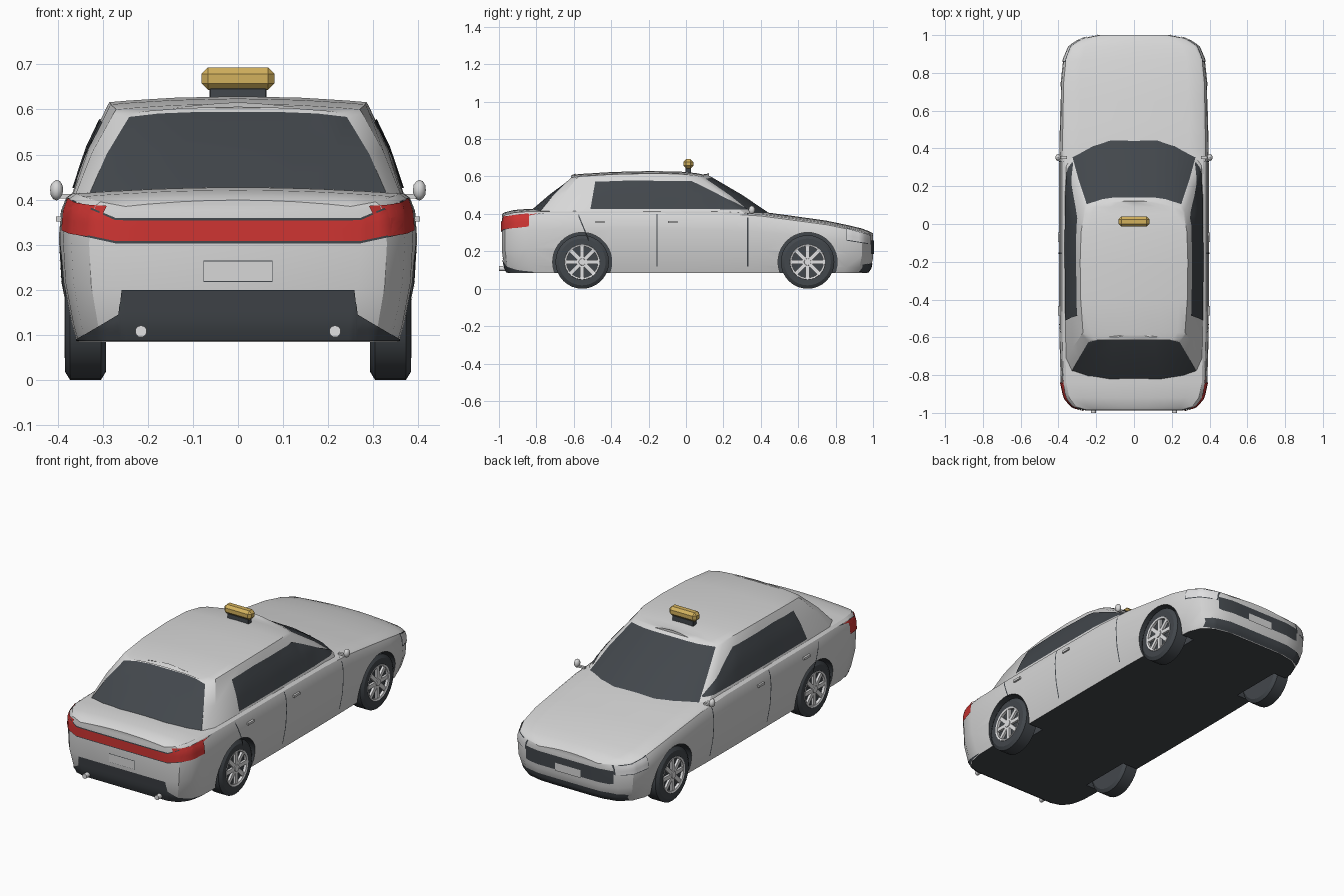
import bpy, bmesh, math
from mathutils import Vector, Matrix
from mathutils.bvhtree import BVHTree

if "Cube" in bpy.data.objects:
    bpy.data.objects.remove(bpy.data.objects["Cube"])


def material(name, *rgb):
    m = bpy.data.materials.new(name)
    m.diffuse_color = (*rgb, 1)
    m.use_nodes = True
    m.node_tree.nodes["Principled BSDF"].inputs["Base Color"].default_value = m.diffuse_color
    return m


WHITE = material("body_white", 0.68, 0.68, 0.68)
DARK = material("dark_glass_and_rubber", 0.055, 0.063, 0.072)
RED = material("tail_red", 0.62, 0.035, 0.032)
YELLOW = material("sign_yellow", 0.65, 0.44, 0.11)
SILVER = material("silver", 0.75, 0.75, 0.76)


def finish(bm, name, mats, recalc=True, angle=30):
    if recalc:
        bmesh.ops.recalc_face_normals(bm, faces=bm.faces)
    me = bpy.data.meshes.new(name)
    bm.to_mesh(me)
    bm.free()
    for m in mats:
        me.materials.append(m)
    ob = bpy.data.objects.new(name, me)
    bpy.context.collection.objects.link(ob)
    smooth(ob, angle)
    return ob


def smooth(ob, angle=30):
    bpy.ops.object.select_all(action='DESELECT')
    ob.select_set(True)
    bpy.context.view_layer.objects.active = ob
    bpy.ops.object.shade_smooth_by_angle(angle=math.radians(angle))


def lerp_table(table, t):
    for (a, *p), (b, *q) in zip(table, table[1:]):
        if t <= b:
            f = max(0, (t - a) / (b - a))
            return [u + (v - u) * f for u, v in zip(p, q)]
    return list(table[-1][1:])


def loft(stations, levels, rule):
    """Skin mirrored half sections; rule(station, level) gives the material index."""
    bm = bmesh.new()
    rings = []
    for half in stations:
        right = [bm.verts.new(p) for p in half]
        left = [bm.verts.new((-p[0], p[1], p[2])) if p[0] > 1e-5 else None for p in half]
        rings.append(right + [v for v in reversed(left) if v])
    n = len(rings[0])
    for j, (a, b) in enumerate(zip(rings, rings[1:])):
        for i in range(n):
            k = (i + 1) % n
            f = bm.faces.new((a[i], a[k], b[k], b[i]))
            f.material_index = rule(j, -1 if i == n - 1 else min(i, n - 2 - i))
    for j, r in ((-1, rings[0]), (len(stations), rings[-1])):
        for i in range(levels):
            f = bm.faces.new((r[i], r[i + 1], r[n - 2 - i], r[n - 1 - i]))
            f.material_index = rule(j, i)
        bm.faces.new(r[levels:n - levels])
    bmesh.ops.recalc_face_normals(bm, faces=bm.faces)
    return bm


# Lower body: (y, half width, shoulder height)
plan = [(-.985, .27, .385), (-.968, .33, .395), (-.92, .37, .407), (-.84, .388, .413),
        (-.6, .395, .414), (-.2, .397, .414), (.2, .397, .411), (.4, .395, .398),
        (.55, .392, .378), (.75, .388, .350), (.87, .375, .325), (.94, .345, .308),
        (.98, .285, .293), (1.0, .19, .282)]
side = [(0, .912), (.12, .94), (.4, .985), (.7, 1), (.88, .988), (.97, .96), (1, .925)]


def body_section(y, w, top):
    pts = []
    for t, k in side:
        tuck = 1 - .03 * max(0, 1 - t / .35) ** 2
        pts.append((w * k, y * tuck, .085 + t * (top - .085)))
    for f in (.8, .5, .25, 0):
        pts.append((w * .925 * f, y, top + .014 * (1 - f * f)))
    return pts


fine = [(y, *lerp_table(plan, y)) for y in sorted({p[0] for p in plan} | {-.4, 0, .3, .65})]
body_bm = loft([body_section(*p) for p in fine], 6, lambda j, i: 1 if i == -1 else 0)
body_tree = BVHTree.FromBMesh(body_bm)
body = finish(body_bm, "body", [WHITE, DARK])

# Cabin: base and roof-edge points, matched front to back
base = [(.13, -.85, .40), (.25, -.825, .40), (.335, -.79, .40), (.365, -.72, .40), (.37, -.5, .40),
        (.372, -.15, .40), (.37, .15, .40), (.362, .32, .395), (.33, .37, .39), (.22, .44, .385),
        (.12, .475, .383)]
roof = [(.10, -.59, .603), (.17, -.598, .60), (.235, -.615, .592), (.27, -.575, .60), (.282, -.4, .611),
        (.285, -.2, .616), (.28, -.04, .614), (.262, .055, .605), (.245, .09, .598), (.16, .115, .602),
        (.10, .122, .605)]


def cabin_section(b, r):
    b, r = Vector(b), Vector(r)
    pts = []
    for t in (0, .5, .95, 1):
        p = b.lerp(r, t)
        bulge = .012 * 4 * t * (1 - t)
        pts.append(p + Vector((bulge * .5, bulge * .5 * (1 if b.y > .3 else -1 if b.y < -.7 else 0), bulge * .4)))
    for f in (.85, .5, 0):
        pts.append(Vector((r.x * f, r.y, r.z + .013 * (1 - f * f))))
    return pts


last = len(base) - 1
cabin_bm = loft([cabin_section(b, r) for b, r in zip(base, roof)], 3,
                lambda j, i: 1 if 0 <= i < 2 and (j < 2 or j >= last - 2) else 0)
cabin_tree = BVHTree.FromBMesh(cabin_bm)
finish(cabin_bm, "cabin", [WHITE, DARK])

# Wheel arches cut into the body
for y in (-.555, .65):
    for s in (-1, 1):
        bm = bmesh.new()
        bmesh.ops.create_cone(bm, cap_ends=True, segments=40, radius1=.158, radius2=.158, depth=.2,
                              matrix=Matrix.Translation((s * .37, y, .143)) @ Matrix.Rotation(math.pi / 2, 4, 'Y'))
        for f in bm.faces:
            f.material_index = 1
        cutter = finish(bm, "arch_cutter", [WHITE, DARK])
        cutter.hide_render = True
        mod = body.modifiers.new("arch", 'BOOLEAN')
        mod.operation, mod.solver, mod.object = 'DIFFERENCE', 'EXACT', cutter
        bpy.context.view_layer.objects.active = body
        bpy.ops.object.modifier_apply(modifier=mod.name)
        bpy.data.objects.remove(cutter)
smooth(body)


def decal(name, mat, axis, sign, cols, tree=body_tree, lift=.004, steps=8, rows=5):
    """Thin plate laid on the surface; cols are (across, low z, high z)."""
    bm = bmesh.new()
    grid = []
    direction = Vector((-sign, 0, 0) if axis == 'x' else (0, -sign, 0))
    us = [a[0] + (b[0] - a[0]) * k / steps for a, b in zip(cols, cols[1:]) for k in range(steps)] + [cols[-1][0]]
    for u in us:
        lo, hi = lerp_table(cols, u)
        line = []
        for k in range(rows + 1):
            z = lo + (hi - lo) * k / rows
            start = Vector((sign * 2, u, z) if axis == 'x' else (u, sign * 2, z))
            hit, normal, _, _ = tree.ray_cast(start, direction)
            line.append(bm.verts.new(hit + normal * lift) if hit else None)
        grid.append(line)
    for a, b in zip(grid, grid[1:]):
        for i in range(rows):
            quad = (a[i], b[i], b[i + 1], a[i + 1])
            if all(quad):
                f = bm.faces.new(quad)
                f.normal_update()
                if f.normal.dot(direction) > 0:
                    f.normal_flip()
    return finish(bm, name, [mat], recalc=False)


def mirrored(cols):
    return [(-u, a, b) for u, a, b in reversed(cols)] + cols


# Rear details
decal("tail_light_border", DARK, 'y', -1, mirrored([(.27, .303, .359), (.375, .326, .403)]), lift=.003)
decal("tail_light_band", RED, 'y', -1, mirrored([(.27, .308, .354), (.375, .330, .400)]), lift=.005)
decal("rear_bumper_insert", DARK, 'y', -1, mirrored([(.245, .088, .2), (.258, .088, .2), (.264, .088, .146), (.355, .088, .092)]))
decal("rear_plate_border", DARK, 'y', -1, [(-.077, .218, .265), (.077, .218, .265)], lift=.002)
decal("rear_plate", WHITE, 'y', -1, [(-.075, .22, .263), (.075, .22, .263)])
# Nose details
decal("grille", DARK, 'y', 1, mirrored([(.24, .185, .258), (.26, .19, .258)]))
decal("front_plate", WHITE, 'y', 1, [(-.075, .18, .222), (.075, .18, .222)], lift=.007)
decal("front_lip", DARK, 'y', 1, mirrored([(.25, .088, .135), (.31, .092, .13)]))

for s, tag in ((-1, "left"), (1, "right")):
    decal("tail_light_side_" + tag, RED, 'x', s, [(-.975, .318, .385), (-.84, .332, .402)], lift=.005)
    decal("side_window_" + tag, DARK, 'x', s,
          [(-.51, .425, .43), (-.485, .425, .57), (-.3, .425, .577), (.03, .425, .573), (.1, .425, .54), (.325, .42, .425)],
          tree=cabin_tree)
    decal("headlight_border_" + tag, DARK, 'x', s, [(.857, .257, .322), (.985, .237, .287)], lift=.002)
    decal("headlight_" + tag, SILVER, 'x', s, [(.861, .261, .318), (.983, .241, .284)], lift=.004)
    decal("lip_side_" + tag, DARK, 'x', s, [(.94, .088, .13), (.966, .088, .135)])
    # Door seams and handles
    for y in (-.155, .33):
        decal("door_seam_" + tag, DARK, 'x', s, [(y - .003, .12, .40), (y + .003, .12, .40)], lift=.002, steps=1, rows=10)
    decal("rear_door_seam_" + tag, DARK, 'x', s, [(-.575, .385, .4), (-.52, .25, .268)], lift=.002)
    for y in (-.46, -.07):
        bm = bmesh.new()
        bmesh.ops.create_cube(bm, size=1, matrix=Matrix.Translation((s * .396, y, .357)) @ Matrix.Diagonal((.014, .05, .012, 1)))
        finish(bm, "door_handle_" + tag, [WHITE])
    # Mirror with stalk
    bm = bmesh.new()
    bmesh.ops.create_icosphere(bm, subdivisions=2, radius=1,
                               matrix=Matrix.Translation((s * .402, .352, .421)) @ Matrix.Diagonal((.015, .018, .023, 1)))
    bmesh.ops.create_cube(bm, size=1, matrix=Matrix.Translation((s * .375, .352, .408)) @ Matrix.Diagonal((.04, .014, .01, 1)))
    finish(bm, "wing_mirror_" + tag, [WHITE])
    # Exhaust tip
    bm = bmesh.new()
    bmesh.ops.create_cone(bm, cap_ends=True, segments=14, radius1=.013, radius2=.013, depth=.06,
                          matrix=Matrix.Translation((s * .215, -.97, .108)) @ Matrix.Rotation(math.pi / 2, 4, 'X'))
    finish(bm, "exhaust_" + tag, [SILVER])


def lathe(bm, profile, place, seg=32):
    verts = [bm.verts.new((x, 0, r)) for x, r in profile]
    edges = [bm.edges.new(e) for e in zip(verts, verts[1:])]
    bmesh.ops.spin(bm, geom=verts + edges, cent=(0, 0, 0), axis=(1, 0, 0), angle=math.tau, steps=seg)
    bmesh.ops.remove_doubles(bm, verts=bm.verts, dist=1e-5)
    bmesh.ops.transform(bm, matrix=place, verts=bm.verts)


# Wheels: tyre, rim ring, hub and eight spokes
for y, end in ((-.555, "rear"), (.65, "front")):
    for s in (-1, 1):
        place = Matrix.Translation((s * .338, y, .143)) @ Matrix.Rotation(0 if s > 0 else math.pi, 4, 'Z')
        bm = bmesh.new()
        lathe(bm, [(-.045, 0), (-.045, .125), (-.034, .143), (.034, .143), (.045, .125), (.045, .094), (.03, .09), (.03, 0)], place)
        finish(bm, end + "_tyre", [DARK])
        bm = bmesh.new()
        lathe(bm, [(.028, .084), (.044, .084), (.047, .093), (.04, .096), (.028, .084)], Matrix())
        bmesh.ops.create_cone(bm, cap_ends=True, segments=16, radius1=.022, radius2=.018, depth=.02,
                              matrix=Matrix.Translation((.036, 0, 0)) @ Matrix.Rotation(math.pi / 2, 4, 'Y'))
        for k in range(8):
            bmesh.ops.create_cube(bm, size=1, matrix=Matrix.Rotation(math.tau * k / 8, 4, 'X')
                                  @ Matrix.Translation((.036, 0, .052)) @ Matrix.Diagonal((.012, .021, .07, 1)))
        bmesh.ops.transform(bm, matrix=place, verts=bm.verts)
        finish(bm, end + "_rim", [SILVER])

# Roof sign on its foot
for name, mat, size, z, bevel in (("sign_foot", DARK, (.126, .03, .03), .632, .002),
                                  ("roof_sign", YELLOW, (.162, .052, .049), .668, .014)):
    bm = bmesh.new()
    bmesh.ops.create_cube(bm, size=1, matrix=Matrix.Translation((0, .013, z)) @ Matrix.Diagonal((*size, 1)))
    bmesh.ops.bevel(bm, geom=bm.edges[:], offset=bevel, segments=1, affect='EDGES')
    finish(bm, name, [mat])
